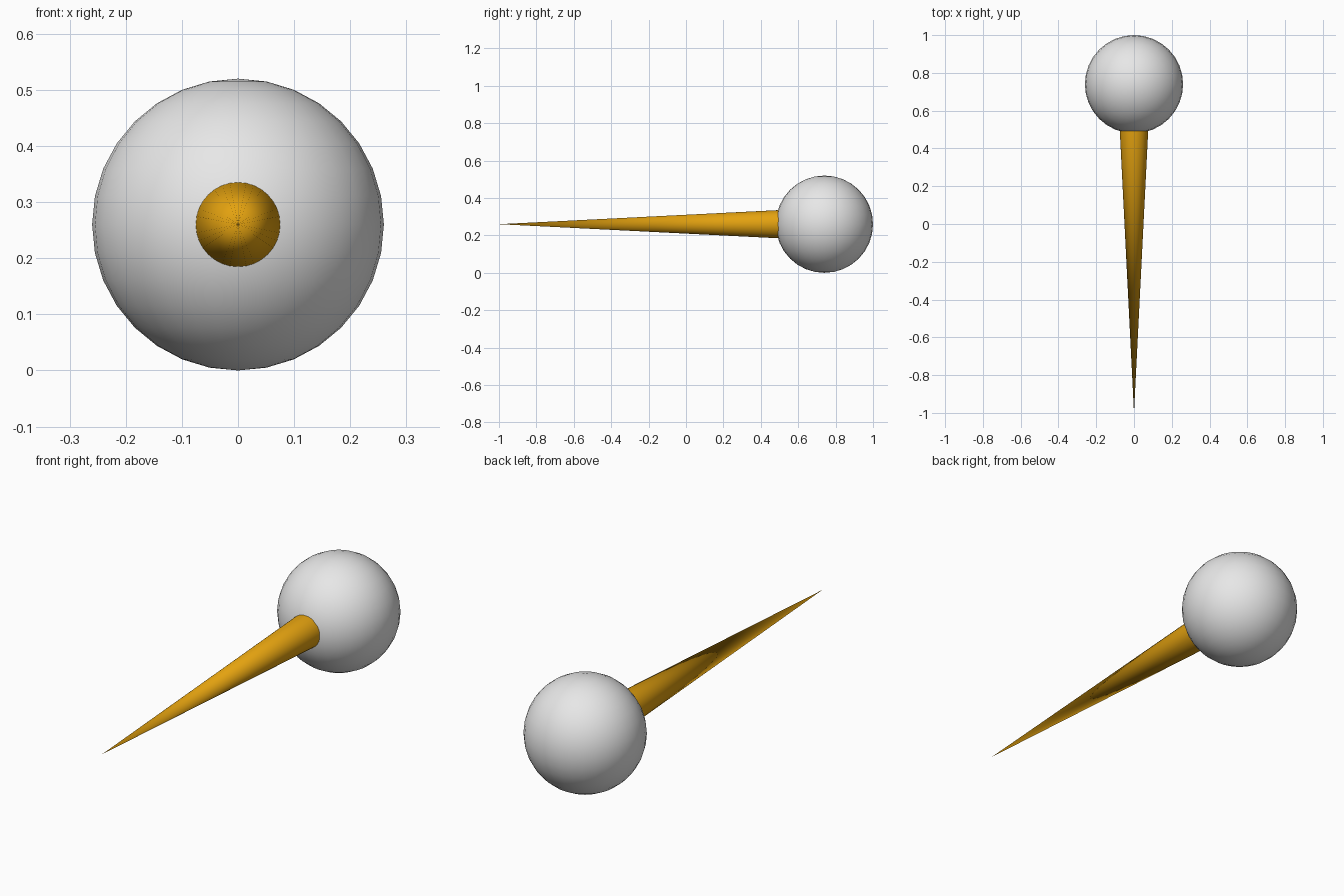
import bpy
import math

if "Cube" in bpy.data.objects:
    bpy.data.objects.remove(bpy.data.objects["Cube"])

R = 0.26                 # ball radius
BALL_Y = 1.0 - R         # ball centre along the length
TIP_Y, BASE_Y = -1.0, 0.51
BASE_R = 0.076


def material(name, rgb):
    mat = bpy.data.materials.new(name)
    mat.diffuse_color = (*rgb, 1.0)
    mat.use_nodes = True
    mat.node_tree.nodes["Principled BSDF"].inputs["Base Color"].default_value = mat.diffuse_color
    return mat


def finish(name, mat, angle):
    obj = bpy.context.object
    obj.name = name
    obj.data.materials.append(mat)
    bpy.ops.object.shade_smooth_by_angle(angle=math.radians(angle))
    return obj


light_grey = material("light grey", (0.8, 0.8, 0.8))
gold = material("gold", (0.77, 0.36, 0.005))

# Round head
bpy.ops.mesh.primitive_uv_sphere_add(segments=32, ring_count=16, radius=R,
                                     location=(0, BALL_Y, R))
finish("ball_head", light_grey, 40)

# Long tapered spike, its base sunk just inside the head, tip facing -y
bpy.ops.mesh.primitive_cone_add(vertices=32, radius1=BASE_R, radius2=0,
                                depth=BASE_Y - TIP_Y,
                                location=(0, (BASE_Y + TIP_Y) / 2, R),
                                rotation=(math.radians(90), 0, 0))
finish("spike", gold, 40)
